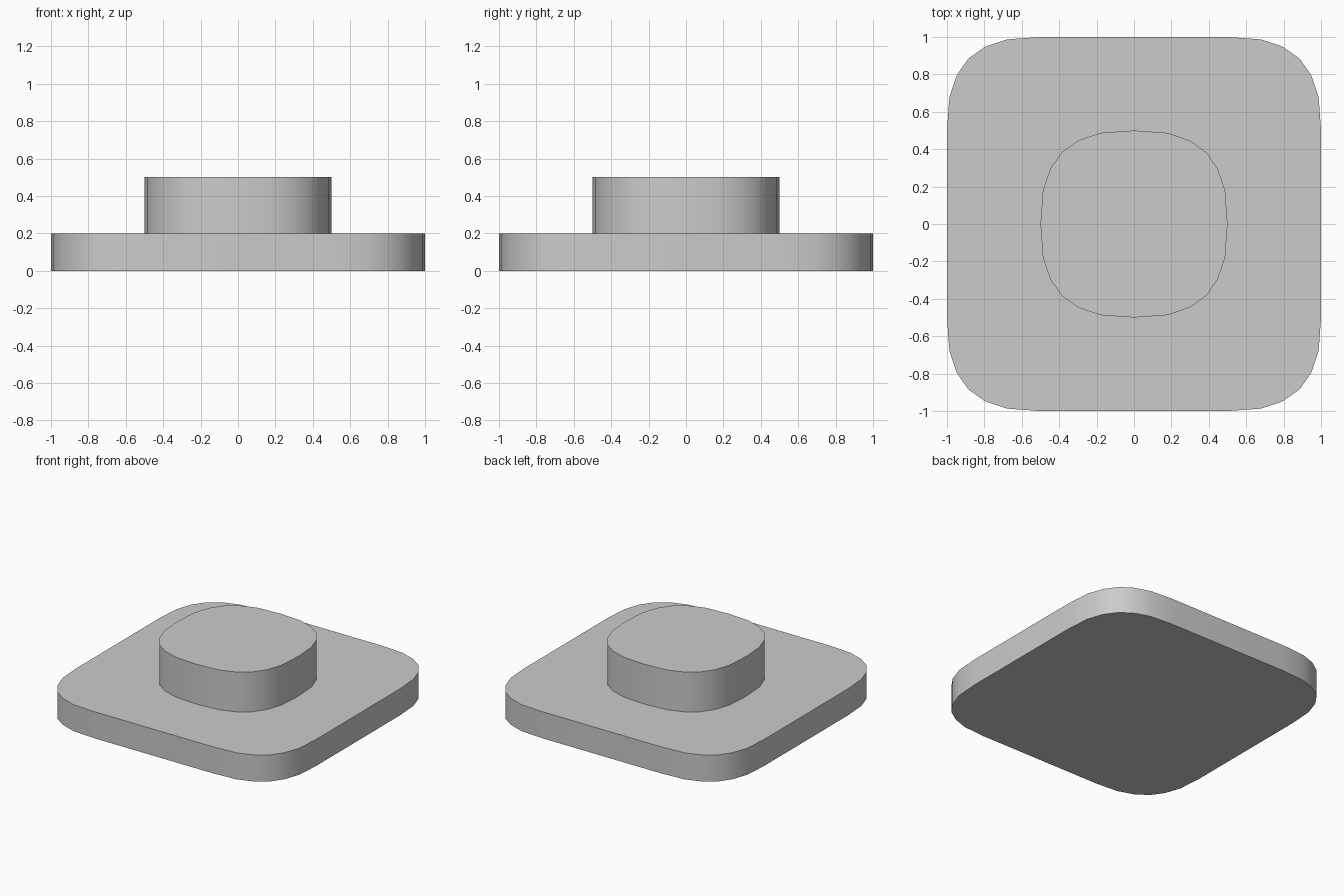
import bpy, bmesh, math

if "Cube" in bpy.data.objects:
    bpy.data.objects.remove(bpy.data.objects["Cube"])

# Soft corner curve (half-unit corner), from the top tangent to the side tangent
HALF = [(0.0, 0.5), (0.18, 0.487), (0.297, 0.447)]
CORNER = HALF + [(0.385, 0.385)] + [(y, x) for x, y in reversed(HALF)]


def outline(flat):
    """Four soft corners, each pushed outwards by `flat`."""
    pts = []
    for k in range(4):
        c, s = round(math.cos(-k * math.pi / 2)), round(math.sin(-k * math.pi / 2))
        for x, y in CORNER:
            x, y = x + flat, y + flat
            p = (x * c - y * s, x * s + y * c)
            if not pts or math.dist(p, pts[-1]) > 1e-4:
                pts.append(p)
    if math.dist(pts[0], pts[-1]) < 1e-4:
        pts.pop()
    return pts[::-1]  # counter-clockwise


def prism(name, flat, z0, z1, bottom_cap):
    bm = bmesh.new()
    pts = outline(flat)
    low = [bm.verts.new((x, y, z0)) for x, y in pts]
    top = [bm.verts.new((x, y, z1)) for x, y in pts]
    n = len(pts)
    for i in range(n):
        j = (i + 1) % n
        bm.faces.new((low[i], low[j], top[j], top[i]))
    bm.faces.new(top)
    if bottom_cap:
        bm.faces.new(low[::-1])
    mesh = bpy.data.meshes.new(name)
    bm.to_mesh(mesh)
    bm.free()
    ob = bpy.data.objects.new(name, mesh)
    bpy.context.collection.objects.link(ob)
    bpy.ops.object.select_all(action='DESELECT')
    ob.select_set(True)
    bpy.context.view_layer.objects.active = ob
    bpy.ops.object.shade_smooth_by_angle(angle=math.radians(30))
    return ob


# Base plate
prism("base_plate", 0.5, 0.0, 0.2, True)
# Raised round stud, resting on the plate
prism("top_stud", 0.0, 0.2, 0.5, False)
